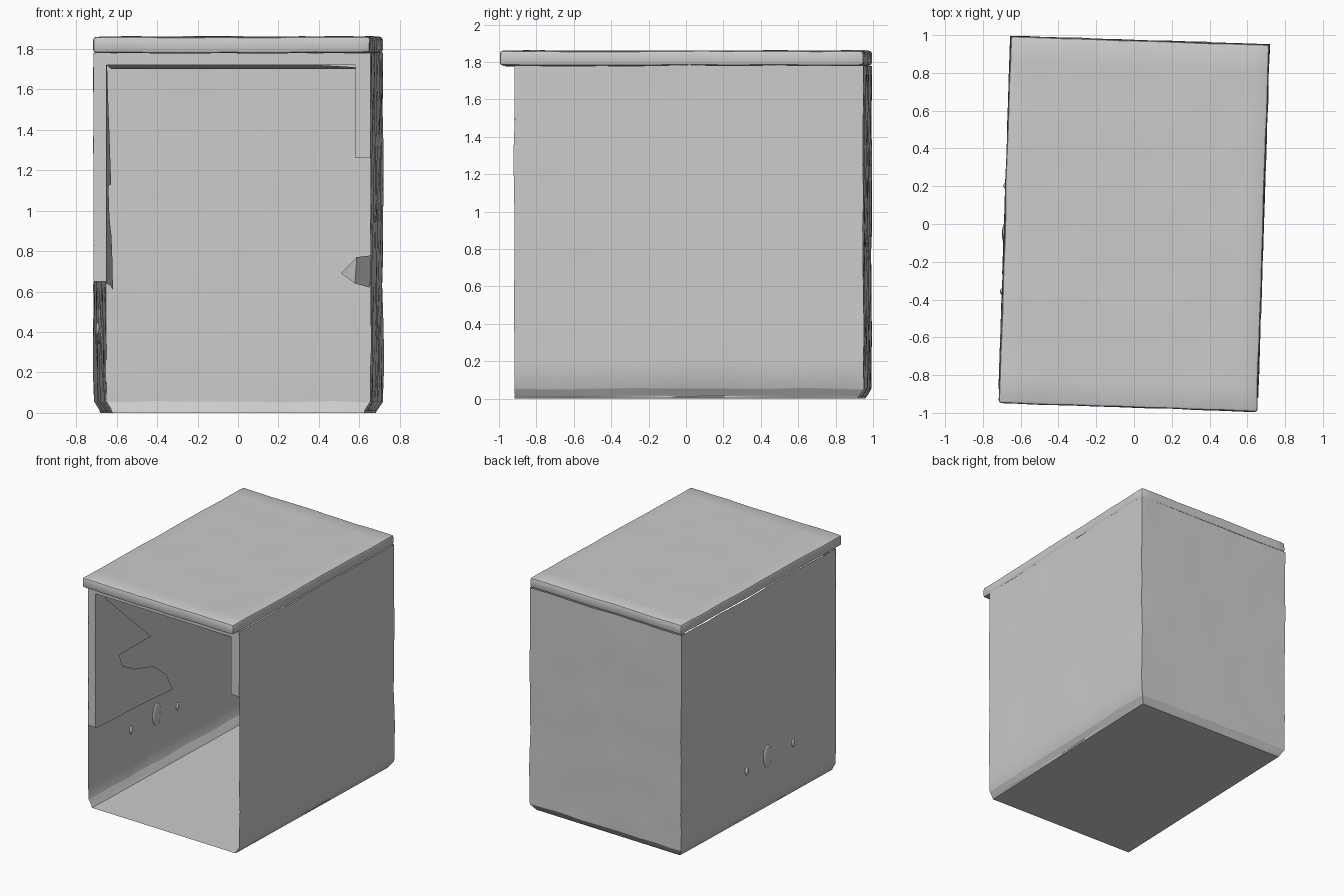
import bpy, bmesh, math
from mathutils import Matrix, Vector, noise

if "Cube" in bpy.data.objects:
    bpy.data.objects.remove(bpy.data.objects["Cube"], do_unlink=True)

grey = bpy.data.materials.new("plain grey")
grey.use_nodes = True
grey.diffuse_color = (0.6, 0.6, 0.6, 1)
grey.node_tree.nodes["Principled BSDF"].inputs["Base Color"].default_value = (0.6, 0.6, 0.6, 1)

TURN = Matrix.Rotation(math.radians(-1.9), 4, 'Z')   # the box stands slightly askew
HW, FRONT, BACK, LIP = 0.685, -0.895, 0.972, -0.972
SEAM, TOP = 1.78, 1.86


def finish(name, bm, wobble=0.0):
    """Add gentle unevenness, turn the part and make it an object."""
    for v in bm.verts:
        if wobble and v.co.z > 0.01:
            v.co += noise.noise_vector(v.co * 5) * wobble
    bm.transform(TURN)
    me = bpy.data.meshes.new(name)
    bm.to_mesh(me)
    bm.free()
    me.materials.append(grey)
    ob = bpy.data.objects.new(name, me)
    bpy.context.collection.objects.link(ob)
    bpy.ops.object.select_all(action='DESELECT')
    ob.select_set(True)
    bpy.context.view_layer.objects.active = ob
    bpy.ops.object.shade_smooth_by_angle(angle=math.radians(35))
    return ob


def sheet(name, pts):
    """Thin single-sided sheet from an outline."""
    bm = bmesh.new()
    bm.faces.new([bm.verts.new(p) for p in pts])
    bmesh.ops.triangulate(bm, faces=bm.faces[:])
    return finish(name, bm)


# Shell: floor, two side walls and a back wall, open at the front
bm = bmesh.new()
rings = []
for z, inset in ((0, 0.035), (0.055, 0), (SEAM, 0)):
    x, b = HW - inset, BACK - inset
    rings.append([bm.verts.new(p) for p in
                  ((x, FRONT, z), (x, b, z), (-x, b, z), (-x, FRONT, z))])
bm.faces.new(rings[0][::-1])
walls = []
for low, high in zip(rings, rings[1:]):
    for i in range(3):
        walls.append(bm.faces.new((low[i], low[i + 1], high[i + 1], high[i])))
# slightly sunken back panel
back = walls[4]
bmesh.ops.inset_region(bm, faces=[back], thickness=0.05, depth=-0.015, use_even_offset=True)
bmesh.ops.subdivide_edges(bm, edges=bm.edges[:], cuts=11, use_grid_fill=True)
finish("box_shell", bm, 0.008)

# Roof slab with a lip projecting over the opening
bm = bmesh.new()
bmesh.ops.create_cube(bm, size=1)
for v in bm.verts:
    v.co = Vector((v.co.x * 2 * HW, BACK if v.co.y > 0 else LIP, TOP if v.co.z > 0 else SEAM))
bmesh.ops.bevel(bm, geom=bm.edges[:], offset=0.015, segments=2, profile=0.5, affect='EDGES')
long_edges = [e for e in bm.edges if e.calc_length() > 1]
bmesh.ops.subdivide_edges(bm, edges=long_edges, cuts=15, use_grid_fill=True)
finish("roof", bm, 0.005)

# Narrow frame strips around the opening
for name, x0, x1, z0, z1 in (("opening_header", -HW, HW, 1.72, SEAM),
                             ("opening_right_strip", -HW, -0.62, 0.65, 1.73),
                             ("opening_left_strip", 0.61, HW, 1.26, 1.73)):
    sheet(name, [(x0, FRONT, z0), (x1, FRONT, z0), (x1, FRONT, z1), (x0, FRONT, z1)])

# Torn inner lining on one side wall: (depth, height)
outline = [(0, 0.64), (0.48, 0.63), (0.93, 0.61), (0.86, 0.75), (0.70, 0.88), (0.48, 0.94),
           (0.14, 1.12), (0.67, 1.13), (0.35, 1.29), (0.14, 1.62), (0.04, 1.75), (0, 1.75)]
sheet("inner_side_lining", [(-0.62, FRONT + d, z) for d, z in outline])

# Partial inner ceiling lining, dropping towards the back
sheet("inner_ceiling_lining", [(-0.62, FRONT, 1.72), (-0.62, -0.2, 1.70), (0.0, -0.1, 1.70),
                               (0.60, -0.2, 1.70), (0.60, FRONT, 1.71), (0.0, FRONT, 1.745)])

# Small wedge-shaped snag on the inner wall
bm = bmesh.new()
tip = bm.verts.new((0.52, -0.30, 0.69))
rim = [bm.verts.new(p) for p in ((0.60, -0.37, 0.77), (0.68, -0.33, 0.78), (0.68, -0.24, 0.70),
                                 (0.66, -0.30, 0.62), (0.59, -0.36, 0.64))]
for a, b in zip(rim, rim[1:] + rim[:1]):
    bm.faces.new((tip, a, b))
bm.faces.new(rim[::-1])
bmesh.ops.recalc_face_normals(bm, faces=bm.faces[:])
finish("inner_snag", bm)

# Small bumps on the side wall: (y, z, radius)
for i, (y, z, r) in enumerate(((-0.07, 0.43, 0.07), (0.18, 0.40, 0.025), (-0.38, 0.42, 0.025))):
    bm = bmesh.new()
    bmesh.ops.create_uvsphere(bm, u_segments=16, v_segments=8, radius=1)
    bm.transform(Matrix.Translation((-HW, y, z)) @ Matrix.Diagonal((0.012, r * 0.7, r * 1.3, 1)))
    finish("wall_bump_%d" % (i + 1), bm)
